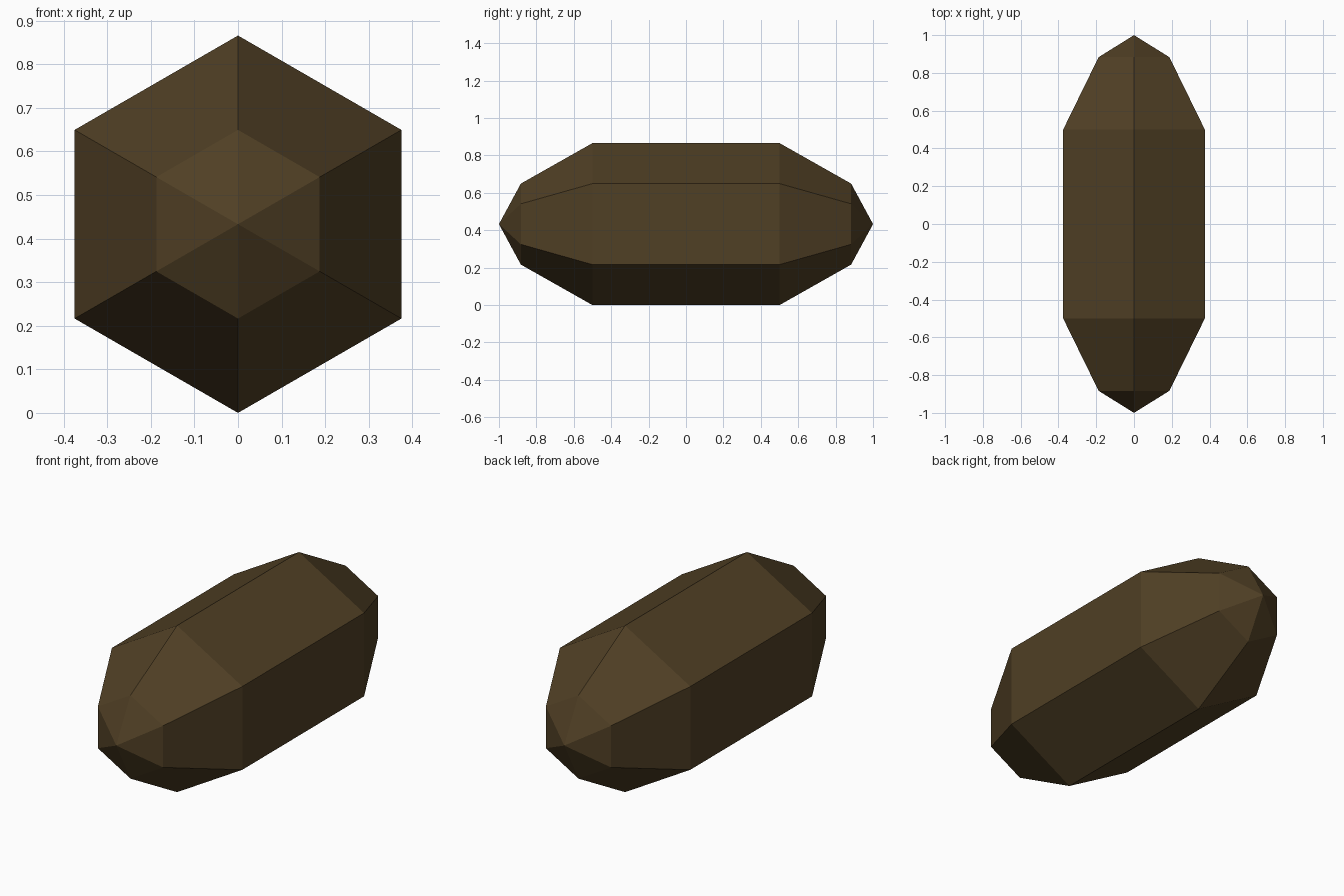
import bpy
import bmesh
from math import sin, cos, pi

cube = bpy.data.objects.get("Cube")
if cube:
    bpy.data.objects.remove(cube, do_unlink=True)

RADIUS = 0.433
SIDES = 6
# Rings along the length: (y, radius)
PROFILE = [(-0.883, RADIUS / 2), (-0.5, RADIUS), (0.5, RADIUS), (0.883, RADIUS / 2)]

# Single dark brown material
brown = bpy.data.materials.new("dark brown")
brown.use_nodes = True
colour = (0.08, 0.05, 0.018, 1)
brown.diffuse_color = colour
bsdf = brown.node_tree.nodes["Principled BSDF"]
bsdf.inputs["Base Color"].default_value = colour
bsdf.inputs["Roughness"].default_value = 0.9

# Six-sided capsule lying along y, with an edge pointing up
bm = bmesh.new()


def ring(y, radius):
    angles = [pi / 2 + 2 * pi * i / SIDES for i in range(SIDES)]
    return [bm.verts.new((radius * cos(a), y, RADIUS + radius * sin(a))) for a in angles]


rings = [ring(y, r) for y, r in PROFILE]

# Long sides and sloped shoulders
for a, b in zip(rings, rings[1:]):
    for i in range(SIDES):
        j = (i + 1) % SIDES
        bm.faces.new((a[i], a[j], b[j], b[i]))

# Pointed tips
for y, end in ((-1, rings[0]), (1, rings[-1])):
    tip = bm.verts.new((0, y, RADIUS))
    for i in range(SIDES):
        bm.faces.new((end[i], end[(i + 1) % SIDES], tip))

bmesh.ops.recalc_face_normals(bm, faces=bm.faces)
mesh = bpy.data.meshes.new("capsule_body")
bm.to_mesh(mesh)
bm.free()
mesh.materials.append(brown)
body = bpy.data.objects.new("capsule_body", mesh)
bpy.context.collection.objects.link(body)
